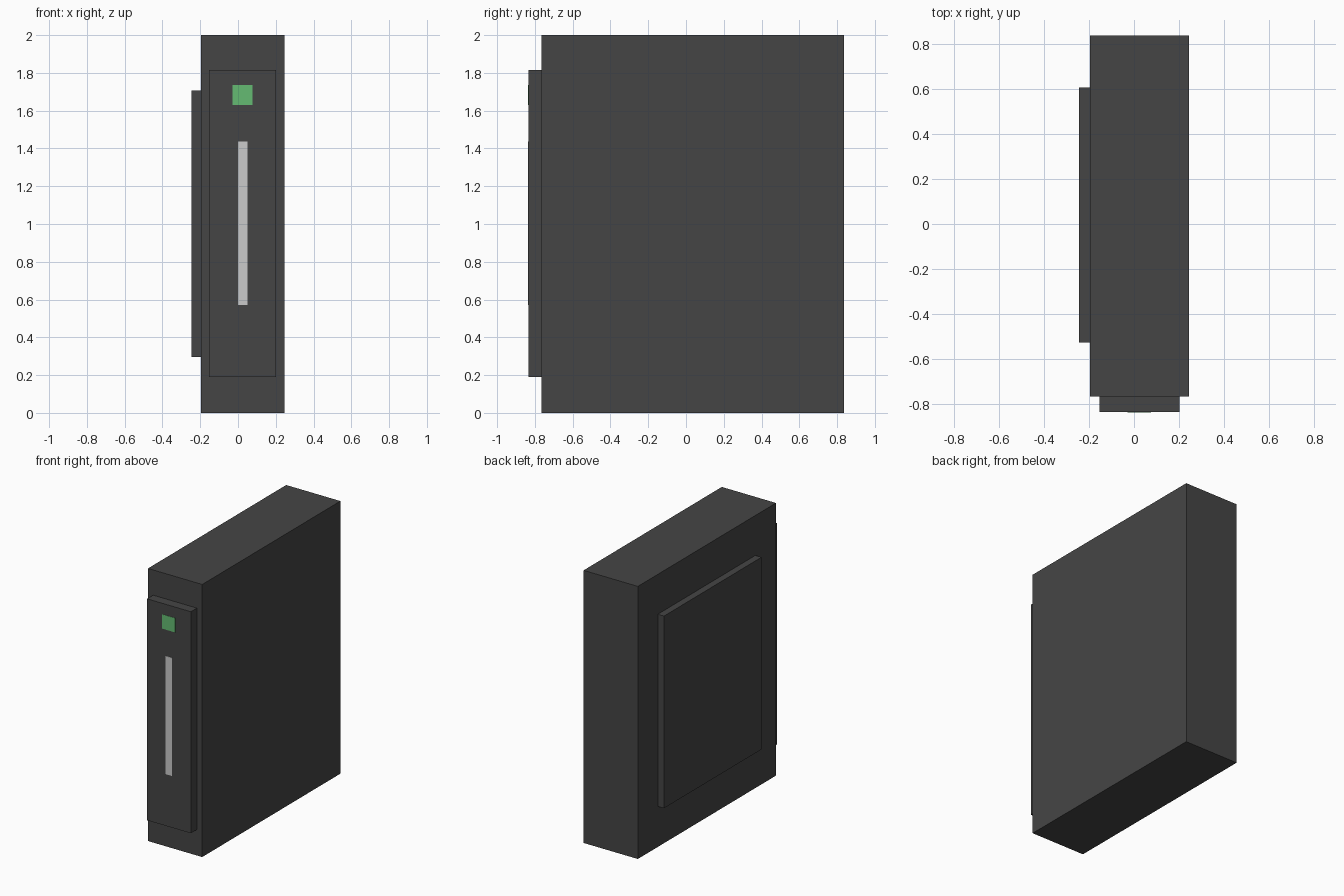
import bpy

if "Cube" in bpy.data.objects:
    bpy.data.objects.remove(bpy.data.objects["Cube"])


def material(name, color):
    m = bpy.data.materials.new(name)
    m.diffuse_color = (*color, 1)
    m.use_nodes = True
    m.node_tree.nodes["Principled BSDF"].inputs["Base Color"].default_value = m.diffuse_color
    return m


def box(name, x, y, z, mat=None):
    """Box spanning the given (min, max) ranges."""
    spans = (x, y, z)
    bpy.ops.mesh.primitive_cube_add(size=1, location=[(a + b) / 2 for a, b in spans])
    ob = bpy.context.object
    ob.name = name
    ob.scale = [b - a for a, b in spans]
    bpy.ops.object.transform_apply(location=False, rotation=False, scale=True)
    if mat:
        ob.data.materials.append(mat)
    return ob


dark = material("dark_casing", (0.06, 0.06, 0.06))
green = material("green_light", (0.13, 0.5, 0.17))

# Casing with raised front and side panels
box("casing", (-0.195, 0.245), (-0.765, 0.837), (0, 2), dark)
box("front_panel", (-0.153, 0.202), (-0.835, -0.765), (0.19, 1.815), dark)
box("side_panel", (-0.245, -0.195), (-0.525, 0.605), (0.297, 1.707), dark)

# Indicator light and handle strip, thin inlays on the front panel
box("indicator_light", (-0.029, 0.076), (-0.837, -0.83), (1.63, 1.735), green)
box("front_strip", (-0.001, 0.05), (-0.837, -0.83), (0.57, 1.437))
